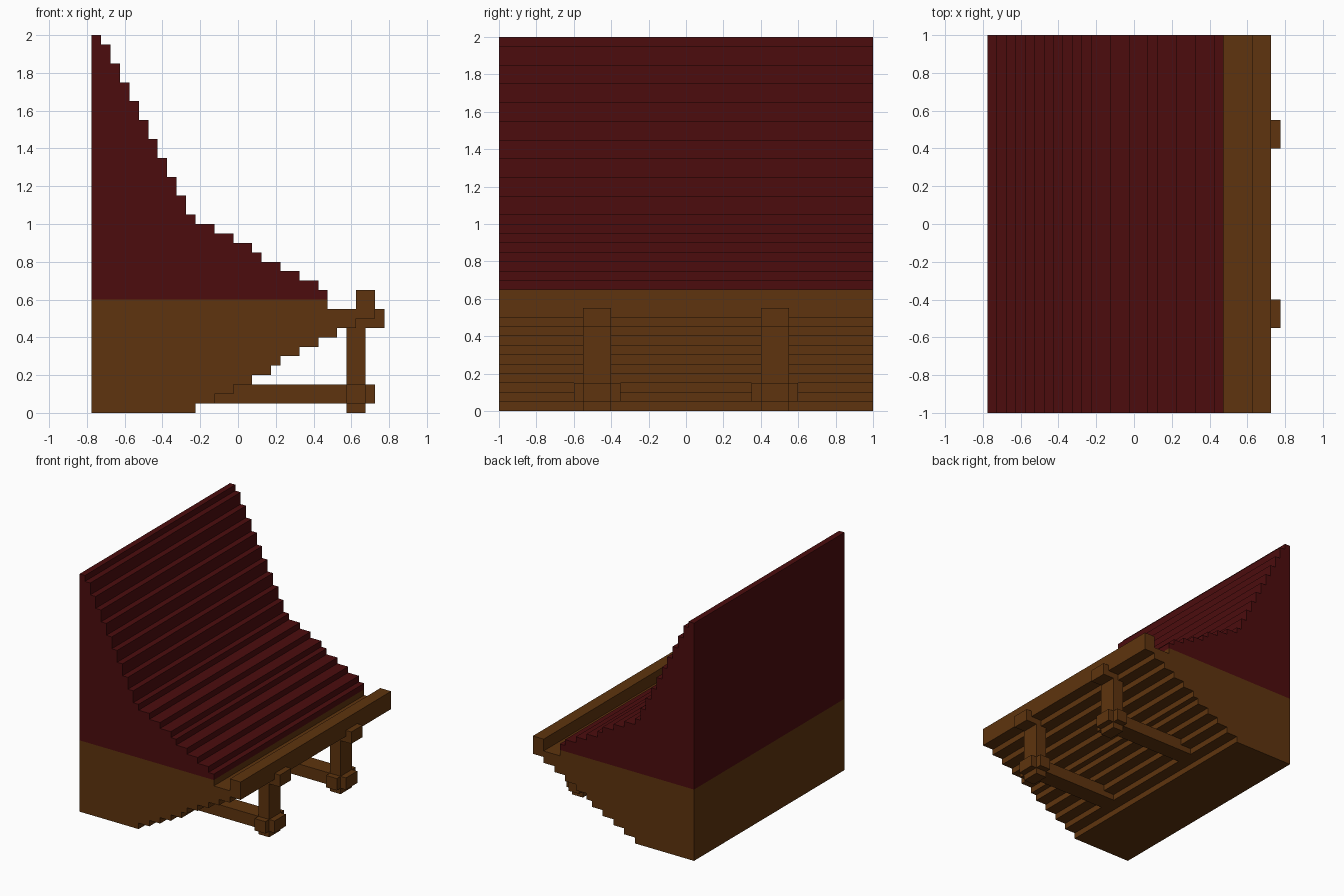
import bpy
import bmesh
from mathutils import Vector

cube = bpy.data.objects.get("Cube")
if cube:
    bpy.data.objects.remove(cube, do_unlink=True)


def material(name, rgb):
    m = bpy.data.materials.new(name)
    m.use_nodes = True
    m.diffuse_color = (*rgb, 1)
    bsdf = m.node_tree.nodes["Principled BSDF"]
    bsdf.inputs["Base Color"].default_value = (*rgb, 1)
    bsdf.inputs["Roughness"].default_value = 0.8
    return m


RED = material("dark red", (0.072, 0.0038, 0.0042))
WOOD = material("brown wood", (0.112, 0.034, 0.0044))


def prism(name, points, offset, mat):
    """Extrude a closed outline of 3D points along an offset."""
    bm = bmesh.new()
    face = bm.faces.new([bm.verts.new(p) for p in points])
    new = bmesh.ops.extrude_face_region(bm, geom=[face])["geom"]
    bmesh.ops.translate(bm, vec=Vector(offset),
                        verts=[g for g in new if isinstance(g, bmesh.types.BMVert)])
    bmesh.ops.recalc_face_normals(bm, faces=bm.faces)
    mesh = bpy.data.meshes.new(name)
    bm.to_mesh(mesh)
    bm.free()
    mesh.materials.append(mat)
    ob = bpy.data.objects.new(name, mesh)
    bpy.context.collection.objects.link(ob)
    return ob


def side_profile(name, xz, mat, y0=-1.0, y1=1.0):
    return prism(name, [(x, y0, z) for x, z in xz], (0, y1 - y0, 0), mat)


def box(name, x0, x1, y0, y1, z0, z1, mat):
    return side_profile(name, [(x0, z0), (x1, z0), (x1, z1), (x0, z1)], mat, y0, y1)


def stairs(z, steps):
    """Corner points of a staircase: run to each x, then change to the next z."""
    pts = []
    for x, z_next in steps:
        pts += [(x, z), (x, z_next)]
        z = z_next
    return pts


BACK = -0.775

# Stepped red cushion: steep backrest, then shallow seat
backrest = [(-0.725 + 0.05 * i, 1.95 - 0.1 * i) for i in range(10)]
seat = [(-0.225, 1.0), (-0.125, 0.95), (-0.025, 0.9), (0.075, 0.85), (0.125, 0.8),
        (0.225, 0.75), (0.325, 0.7), (0.425, 0.65), (0.475, 0.6)]
side_profile("cushion", [(BACK, 0.6), (BACK, 2.0)] + stairs(2.0, backrest + seat), RED)

# Wooden base with stepped underside and raised front rail
underside = [(-0.225, 0.05), (-0.125, 0.1), (-0.025, 0.15), (0.075, 0.2), (0.175, 0.25),
             (0.225, 0.3), (0.325, 0.35), (0.425, 0.4), (0.525, 0.45), (0.625, 0.5),
             (0.725, 0.65)]
rail = [(0.625, 0.65), (0.625, 0.55), (0.475, 0.55), (0.475, 0.6), (BACK, 0.6)]
side_profile("wooden_base", [(BACK, 0.0)] + stairs(0.0, underside) + rail, WOOD)

# Legs, brackets and floor stretchers, one set on each half
for side, cy in (("near", -0.475), ("far", 0.475)):
    box(side + "_leg", 0.575, 0.675, cy - 0.075, cy + 0.075, 0.0, 0.52, WOOD)
    box(side + "_bracket", 0.675, 0.775, cy - 0.075, cy + 0.075, 0.45, 0.55, WOOD)
    # Stretcher with a wider collar around the leg, as one plan outline
    half = [(-0.2, 0.075), (0.575, 0.075), (0.575, 0.125),
            (0.675, 0.125), (0.675, 0.075), (0.725, 0.075)]
    plan = half + [(x, -y) for x, y in reversed(half)]
    prism(side + "_stretcher", [(x, cy + y, 0.05) for x, y in plan], (0, 0, 0.1), WOOD)
